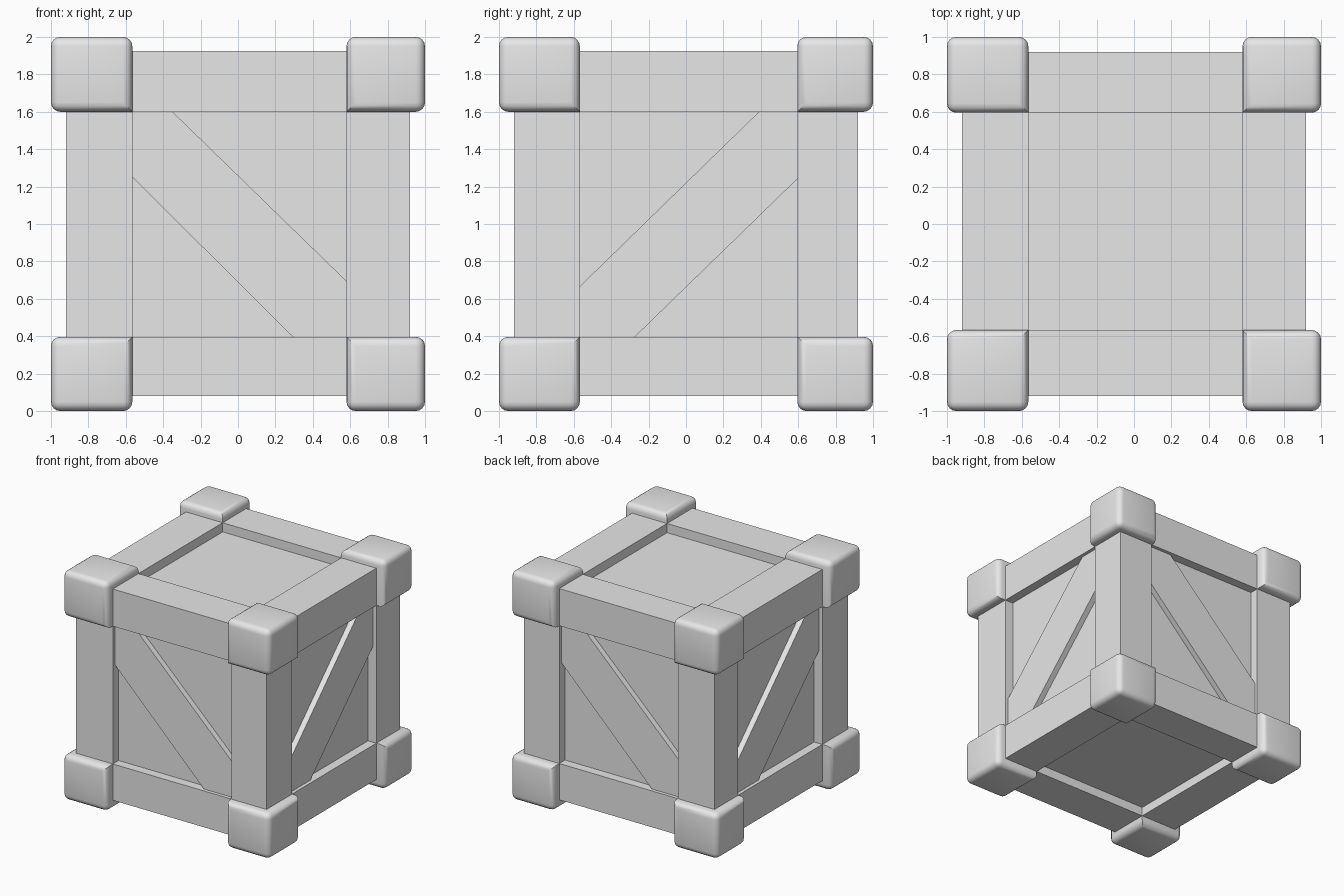
import bpy, bmesh
from math import pi
from mathutils import Matrix

cube = bpy.data.objects.get("Cube")
if cube:
    bpy.data.objects.remove(cube, do_unlink=True)

grey = bpy.data.materials.new("plain grey")
grey.use_nodes = True
colour = (0.8, 0.8, 0.8, 1)
grey.diffuse_color = colour
grey.node_tree.nodes["Principled BSDF"].inputs["Base Color"].default_value = colour

# Low and high limits on x, y, z: block faces, beam faces, inner edges, panels
OUTER = [(-1, 1), (-1, 1), (0, 2)]
BEAM = [(-0.92, 0.92), (-0.92, 0.92), (0.08, 1.925)]
INNER = [(-0.565, 0.58), (-0.567, 0.595), (0.397, 1.6)]
RECESS = 0.08
PLANK_DROP = 0.03


def finish(name, bm):
    bmesh.ops.recalc_face_normals(bm, faces=bm.faces)
    mesh = bpy.data.meshes.new(name)
    bm.to_mesh(mesh)
    bm.free()
    obj = bpy.data.objects.new(name, mesh)
    bpy.context.collection.objects.link(obj)
    mesh.materials.append(grey)
    return obj


def box(lo, hi):
    bm = bmesh.new()
    bmesh.ops.create_cube(bm, size=1)
    for v in bm.verts:
        v.co = [lo[i] if v.co[i] < 0 else hi[i] for i in range(3)]
    return bm


def span(a, b):
    return min(a, b), max(a, b)


# Recessed panels, as one inner box
finish("inner_panels", box([b[0] + RECESS for b in BEAM], [b[1] - RECESS for b in BEAM]))

# Twelve frame beams, four along each axis
for axis, label in enumerate("xyz"):
    others = [i for i in range(3) if i != axis]
    for s in (0, 1):
        for t in (0, 1):
            spans = [None] * 3
            spans[axis] = INNER[axis][0] - 0.1, INNER[axis][1] + 0.1
            for i, side in zip(others, (s, t)):
                spans[i] = span(BEAM[i][side], INNER[i][side])
            finish(f"beam_{label}_{s}{t}", box(*zip(*spans)))

# Eight corner blocks, rounded except on the edges meeting at the inner corner
for sx in (0, 1):
    for sy in (0, 1):
        for sz in (0, 1):
            sides = (sx, sy, sz)
            bm = box(*zip(*[span(OUTER[i][s], INNER[i][s]) for i, s in enumerate(sides)]))
            inner = min(bm.verts, key=lambda v: sum(
                abs(v.co[i] - INNER[i][s]) for i, s in enumerate(sides)))
            rounded = [e for e in bm.edges if inner not in e.verts]
            bmesh.ops.bevel(bm, geom=rounded, offset=0.05, offset_type='OFFSET',
                            segments=4, profile=0.5, affect='EDGES')
            block = finish(f"corner_block_{sx}{sy}{sz}", bm)
            bpy.ops.object.select_all(action='DESELECT')
            block.select_set(True)
            bpy.context.view_layer.objects.active = block
            bpy.ops.object.shade_smooth_by_angle(angle=0.6)

# Diagonal planks on the four sides, outlined as (across, height)
falling = [(-0.58, 1.265), (-0.58, 1.61), (-0.36, 1.61), (0.59, 0.685), (0.59, 0.39), (0.3, 0.39)]
rising = [(-0.58, 0.655), (0.4, 1.61), (0.605, 1.61), (0.605, 1.25), (-0.28, 0.39), (-0.58, 0.39)]
for name, outline, turn in (("front", falling, 0), ("right_side", rising, pi / 2),
                            ("back", falling, pi), ("left_side", rising, -pi / 2)):
    bm = bmesh.new()
    depth = BEAM[1][0] + PLANK_DROP
    face = bm.faces.new([bm.verts.new((u, depth, z)) for u, z in outline])
    extruded = bmesh.ops.extrude_face_region(bm, geom=[face])["geom"]
    back = [g for g in extruded if isinstance(g, bmesh.types.BMVert)]
    bmesh.ops.translate(bm, verts=back, vec=(0, RECESS, 0))
    if not face.is_valid or len(bm.faces) < 8:
        bmesh.ops.holes_fill(bm, edges=bm.edges)
    bmesh.ops.transform(bm, matrix=Matrix.Rotation(turn, 4, 'Z'), verts=bm.verts)
    finish(f"diagonal_plank_{name}", bm)
